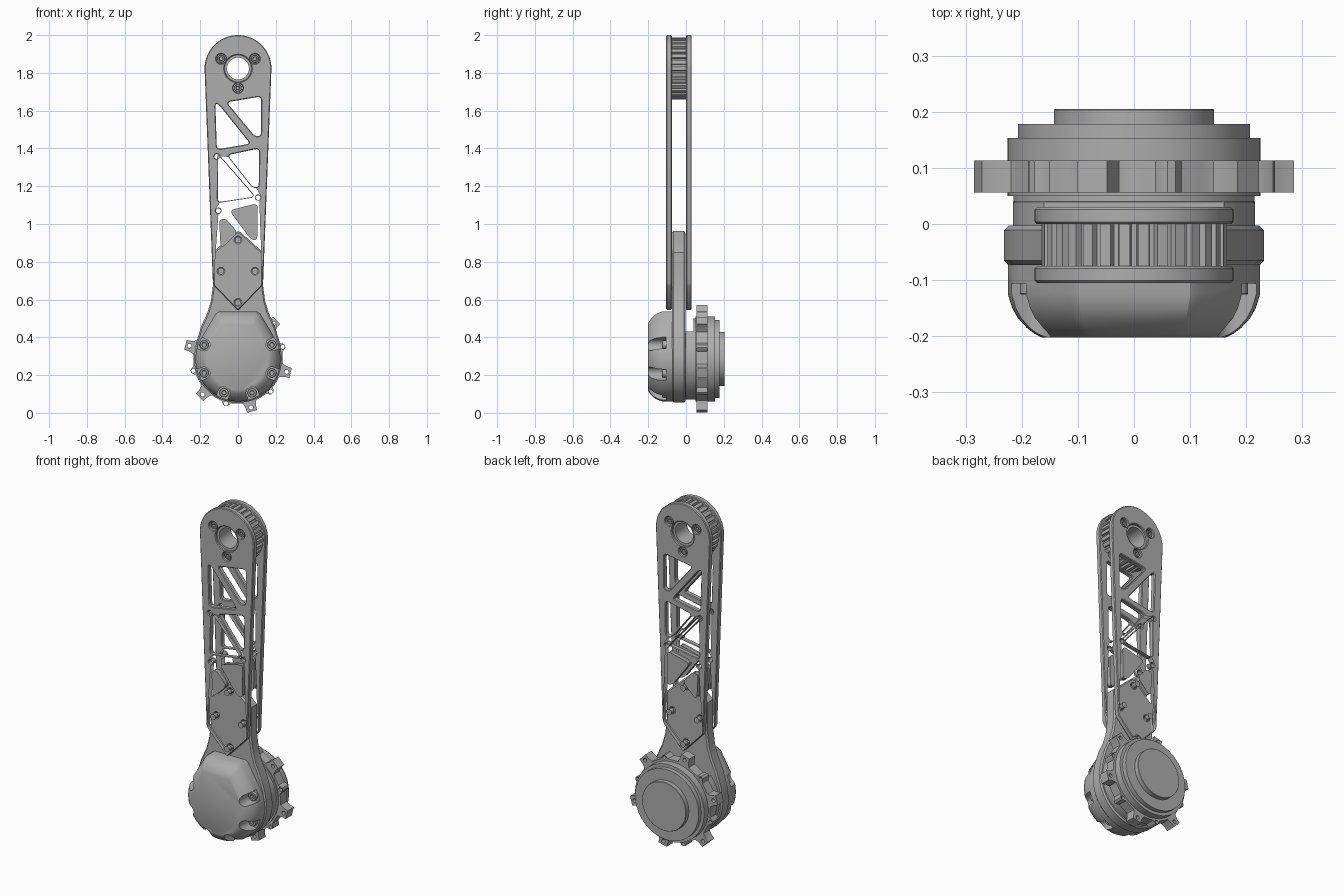
import bpy, bmesh, math
from mathutils import Vector

cube = bpy.data.objects.get("Cube")
if cube:
    bpy.data.objects.remove(cube, do_unlink=True)

grey = bpy.data.materials.new("machined_grey")
grey.use_nodes = True
grey.diffuse_color = (0.42, 0.42, 0.42, 1)
grey.node_tree.nodes["Principled BSDF"].inputs["Base Color"].default_value = (0.42, 0.42, 0.42, 1)

HUB = (0, 0.286)      # lower joint axis (x, z)
TIP = (0, 1.823)      # upper joint axis


def polar(r, deg, c=(0, 0)):
    a = math.radians(deg)
    return (c[0] + r * math.cos(a), c[1] + r * math.sin(a))


def arc(r, a0, a1, n, c=(0, 0)):
    return [polar(r, a0 + (a1 - a0) * i / n, c) for i in range(n + 1)]


def circle(r, c=(0, 0), n=24):
    return arc(r, 0, 360, n, c)[:-1]


def rounded(points, r):
    """Round the corners of a closed polygon."""
    out = []
    for i, p in enumerate(points):
        p, a, b = Vector(p), Vector(points[i - 1]), Vector(points[(i + 1) % len(points)])
        s = p + (a - p).normalized() * min(r, (a - p).length * 0.45)
        e = p + (b - p).normalized() * min(r, (b - p).length * 0.45)
        for k in range(5):
            t = k / 4
            out.append(tuple(s * (1 - t) ** 2 + p * 2 * t * (1 - t) + e * t * t))
    return out


def finish(name, mesh):
    mesh.materials.clear()
    mesh.materials.append(grey)
    mesh.shade_smooth()
    mesh.set_sharp_from_angle(angle=math.radians(28))
    ob = bpy.data.objects.new(name, mesh)
    bpy.context.collection.objects.link(ob)
    return ob


def slab(name, loops, y0, y1, chamfer=0.0):
    """Flat x-z outline with holes, given thickness from y0 to y1."""
    cu = bpy.data.curves.new(name, 'CURVE')
    cu.dimensions, cu.fill_mode = '2D', 'BOTH'
    cu.extrude = abs(y1 - y0) / 2 - chamfer
    cu.bevel_depth, cu.bevel_resolution, cu.offset = chamfer, 0, -chamfer
    for loop in loops:
        sp = cu.splines.new('POLY')
        sp.points.add(len(loop) - 1)
        for pt, (x, z) in zip(sp.points, loop):
            pt.co = (x, z, 0, 1)
        sp.use_cyclic_u = True
    tmp = bpy.data.objects.new(name + "_outline", cu)
    bpy.context.collection.objects.link(tmp)
    dg = bpy.context.evaluated_depsgraph_get()
    mesh = bpy.data.meshes.new_from_object(tmp.evaluated_get(dg))
    bpy.data.objects.remove(tmp, do_unlink=True)
    bm = bmesh.new()
    bm.from_mesh(mesh)
    bmesh.ops.remove_doubles(bm, verts=bm.verts, dist=1e-5)
    for v in bm.verts:
        x, z, d = v.co
        v.co = (x, (y0 + y1) / 2 - d, z)
    bmesh.ops.recalc_face_normals(bm, faces=bm.faces)
    bm.to_mesh(mesh)
    bm.free()
    return finish(name, mesh)


def loft(name, rings):
    """Capped skin through (y, outline) rings."""
    bm = bmesh.new()
    rows = [[bm.verts.new((x, y, z)) for x, z in loop] for y, loop in rings]
    for a, b in zip(rows, rows[1:]):
        for i in range(len(a)):
            j = (i + 1) % len(a)
            bm.faces.new((a[i], a[j], b[j], b[i]))
    bm.faces.new(rows[0])
    bm.faces.new(rows[-1])
    bmesh.ops.recalc_face_normals(bm, faces=bm.faces)
    mesh = bpy.data.meshes.new(name)
    bm.to_mesh(mesh)
    bm.free()
    return finish(name, mesh)


def mirrored(half):
    """Close a right-hand outline with its mirror image."""
    return half + [(-x, z) for x, z in reversed(half) if abs(x) > 1e-4]


# Truss side plates
windows = [
    [(-.12, 1.64), (-.1, 1.63), (.065, 1.425), (-.112, 1.395)],
    [(-.06, 1.645), (.123, 1.675), (.122, 1.465), (.088, 1.465)],
    [(-.107, 1.365), (-.095, 1.355), (.088, 1.145), (-.107, 1.115)],
    [(-.055, 1.365), (.112, 1.4), (.11, 1.195), (.078, 1.195)],
    [(-.04, 1.07), (.1, 1.105), (.098, .915), (.068, .925)],
    [(-.096, 1.02), (-.066, 1.025), (-.006, .955), (-.088, .875)],
]
bolt_holes = [(0, .915), (-.09, .75), (.09, .75), (0, .585)]
rivet_holes = [(-.112, 1.357), (.106, 1.14), (-.104, 1.07)]
screw_spots = [polar(.103, a, TIP) for a in (30, 150, 270)]
side = [(0, .545), (.008, .55), (.125, .672), (.133, .69)] + arc(.177, 0, 90, 20, TIP)
plate_loops = [mirrored(side), circle(.072, TIP, 40)]
plate_loops += [rounded(w, .022) for w in windows]
plate_loops += [circle(.013, h, 16) for h in bolt_holes + rivet_holes]
plate_loops += [circle(.026, s) for s in screw_spots]
slab("front_side_plate", plate_loops, -.105, -.075, .004)
slab("back_side_plate", plate_loops, 0, .03, .004)

# Toothed pulley between the plates
teeth = 30
rim = []
for i in range(teeth):
    a = i * 360 / teeth
    rim += [polar(r, a + d, TIP) for r, d in ((.165, -3.4), (.165, 3.4), (.153, 4.4), (.153, 7.6))]
slab("pulley", [rim, circle(.058, TIP, 40)], -.075, 0)
slab("pulley_bore_sleeve", [circle(.0715, TIP, 40), circle(.058, TIP, 40)], -.092, .017)


def socket_screw(name, spot, r, y0, y1):
    slab(name, [circle(r, spot), circle(r * .5, spot, 6)], y0, y1, .002)


for s in screw_spots:
    socket_screw("pulley_screw_front", s, .02, -.098, -.07)
    socket_screw("pulley_screw_back", s, .02, -.005, .023)

# Link body: joint ring with a tongue held between the plates
flare = [(.222, .37), (.195, .458), (.162, .53), (.143, .595), (.132, .68), (.132, .85), (.014, .957)]
link = arc(.232, -90, 5, 30, HUB) + flare + [(0, .962)]
slab("link_body", [mirrored(link)] + [circle(.013, h, 16) for h in bolt_holes], -.073, -.003, .008)

# Front cover with domed edge and truncated top
outline = mirrored(arc(.225, -90, 25, 30, HUB) + [(.118, .525), (.1, .537)])


def shrunk(s):
    return [(x * s, HUB[1] + (z - HUB[1]) * s) for x, z in outline]


dome = [(-.07, 1), (-.125, 1), (-.15, .965), (-.168, .92), (-.185, .85), (-.196, .785), (-.202, .73)]
cover = loft("front_cover", [(y, shrunk(s)) for y, s in dome])

# Screw pockets cut into the cover, open outwards
cutters = []
seats = (22.5, 157.5, -22.5, 202.5, -67.5, 247.5)
for a in seats:
    c = polar(.194, a, HUB)
    pocket = arc(.031, a + 90, a + 270, 12, c)
    far = polar(.3, a, HUB)
    pocket += [polar(.036, a - 90, far), polar(.036, a + 90, far)]
    cut = loft("pocket_cutter", [(-.3, pocket), (-.106, pocket)])
    cut.hide_render = True
    cutters.append(cut)
    mod = cover.modifiers.new("pocket", 'BOOLEAN')
    mod.operation, mod.solver, mod.object = 'DIFFERENCE', 'EXACT', cut
    socket_screw("cover_screw", c, .024, -.126, -.1)
dg = bpy.context.evaluated_depsgraph_get()
carved = bpy.data.meshes.new_from_object(cover.evaluated_get(dg))
cover.modifiers.clear()
cover.data = carved
carved.set_sharp_from_angle(angle=math.radians(28))
for cut in cutters:
    bpy.data.objects.remove(cut, do_unlink=True)

# Motor housing behind the link, flattened under the plate tip
slab("motor_housing", [arc(.216, 138, 402, 48, HUB)], -.01, .042, .003)

# Stepped output drum
steps = [(.04, .2), (.04, .215), (.05, .215), (.05, .225), (.153, .225), (.153, .207),
         (.178, .207), (.178, .143), (.203, .143), (.205, .141)]
loft("output_drum", [(y, circle(r, HUB, 72)) for y, r in steps])

# Lugged flange: six square lugs alternating with six small eyelets
edge, holes = [], []
for i in range(12):
    a = 15 + 30 * i
    if i % 2:
        lug, hole = [(.237, -.036), (.264, -.028), (.288, -.027), (.288, .027), (.264, .028), (.237, .036)], .266
    else:
        lug, hole = [(.237, -.024), (.25, -.016), (.258, -.007), (.258, .007), (.25, .016), (.237, .024)], .245
    edge += [polar(math.hypot(u, v), a + math.degrees(math.atan2(v, u)), HUB) for u, v in lug]
    edge += [polar(.237, a + d, HUB) for d in (11, 15, 19)]
    holes.append(circle(.011, polar(hole, a, HUB), 14))
slab("lugged_flange", [edge] + holes, .056, .113)
